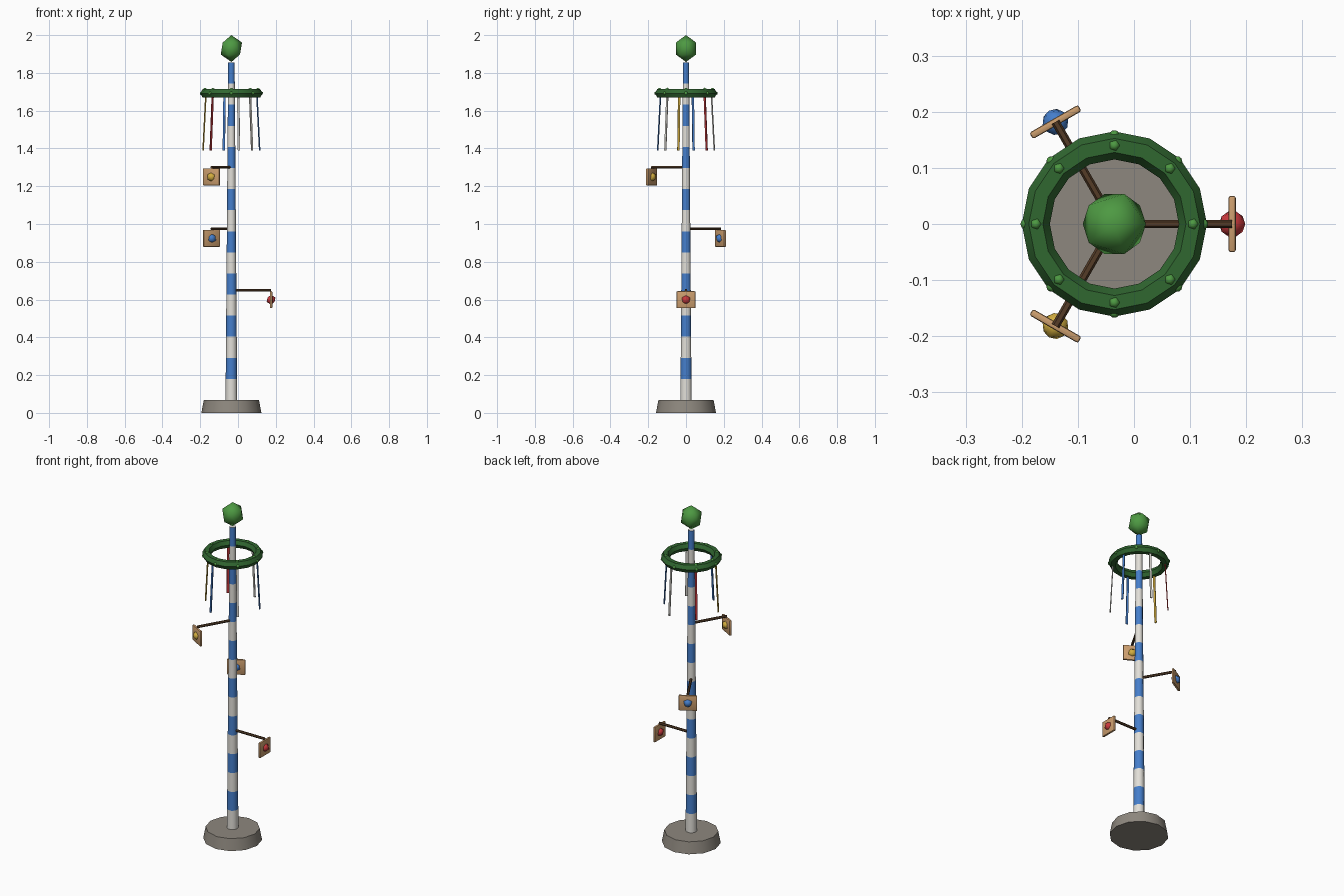
import bpy, bmesh, math
from mathutils import Matrix, Vector

cube = bpy.data.objects.get("Cube")
if cube:
    bpy.data.objects.remove(cube, do_unlink=True)

CX = -0.035  # pole axis


def material(name, rgb):
    m = bpy.data.materials.new(name)
    m.use_nodes = True
    m.diffuse_color = (*rgb, 1)
    node = next(n for n in m.node_tree.nodes if n.type == 'BSDF_PRINCIPLED')
    node.inputs["Base Color"].default_value = (*rgb, 1)
    node.inputs["Roughness"].default_value = 0.8
    return m


blue = material("blue paint", (0.06, 0.21, 0.6))
white = material("white paint", (0.76, 0.74, 0.69))
stone = material("grey stone", (0.27, 0.245, 0.21))
leaf_dark = material("dark leaf green", (0.03, 0.135, 0.03))
leaf_light = material("light leaf green", (0.075, 0.32, 0.055))
dark_wood = material("dark wood", (0.09, 0.045, 0.02))
light_wood = material("light wood", (0.6, 0.34, 0.155))
red = material("red paint", (0.58, 0.04, 0.045))
yellow = material("yellow paint", (0.65, 0.42, 0.05))


def finish(name, bm, mats, angle=None):
    """Turn a bmesh into an object; shade it smooth below the given angle."""
    bmesh.ops.recalc_face_normals(bm, faces=bm.faces)
    me = bpy.data.meshes.new(name)
    bm.to_mesh(me)
    bm.free()
    for m in mats:
        me.materials.append(m)
    ob = bpy.data.objects.new(name, me)
    bpy.context.collection.objects.link(ob)
    if angle:
        bpy.ops.object.select_all(action='DESELECT')
        ob.select_set(True)
        bpy.context.view_layer.objects.active = ob
        bpy.ops.object.shade_smooth_by_angle(angle=math.radians(angle))
    return ob


def lathe(bm, profile, sides):
    """Stack of rings (radius, z) around the pole axis, capped at both ends."""
    rings = [[bm.verts.new((CX + r * math.cos(math.tau * i / sides),
                            r * math.sin(math.tau * i / sides), z))
              for i in range(sides)] for r, z in profile]
    for k, (a, b) in enumerate(zip(rings, rings[1:])):
        for i in range(sides):
            j = (i + 1) % sides
            bm.faces.new((a[i], a[j], b[j], b[i])).material_index = k % 2
    bm.faces.new(rings[0])
    bm.faces.new(rings[-1])


def box(bm, size, matrix):
    bmesh.ops.create_cube(bm, size=1, matrix=matrix @ Matrix.Diagonal((*size, 1)))


def polar(angle, r, z):
    return Vector((CX + r * math.cos(angle), r * math.sin(angle), z))


# Stone foot
bm = bmesh.new()
lathe(bm, [(0.159, 0), (0.146, 0.068)], 12)
finish("stone_foot", bm, [stone], 35).data.polygons.foreach_set(
    "material_index", [0] * 14)

# Striped tapering pole
bm = bmesh.new()
STRIPES = 16
lathe(bm, [(0.031 - 0.014 * k / STRIPES, 0.068 + 0.1117 * k)
           for k in range(STRIPES + 1)], 10)
finish("striped_pole", bm, [white, blue], 40)

# Bush-like finial
bm = bmesh.new()
bmesh.ops.create_icosphere(bm, subdivisions=1, radius=1, matrix=Matrix.Translation(
    (CX, 0, 1.929)) @ Matrix.Diagonal((0.063, 0.063, 0.071, 1)))
finish("leafy_finial", bm, [leaf_light], 60)

# Wreath: six-sided tube bent into a ring
bm = bmesh.new()
MAJOR, MINOR = 16, 6
ring = [[bm.verts.new(polar(math.tau * i / MAJOR,
                            0.14 + 0.025 * math.cos(math.tau * j / MINOR),
                            1.692 + 0.025 * math.sin(math.tau * j / MINOR)))
         for j in range(MINOR)] for i in range(MAJOR)]
for i in range(MAJOR):
    for j in range(MINOR):
        a, b = ring[i], ring[(i + 1) % MAJOR]
        k = (j + 1) % MINOR
        bm.faces.new((a[j], b[j], b[k], a[k]))
finish("wreath", bm, [leaf_dark], 30)

# Leaf buds on the top and outside of the wreath
bm = bmesh.new()
for i in range(8):
    for r, z in ((0.14, 1.711), (0.158, 1.692)):
        bmesh.ops.create_icosphere(bm, subdivisions=1, radius=0.0105,
                                   matrix=Matrix.Translation(polar(math.tau * i / 8, r, z)))
finish("wreath_buds", bm, [leaf_light], 60)

# Ribbons hanging from the wreath, leaning slightly outward
ribbons = [("blue", blue), ("white", white), ("red", red), ("yellow", yellow),
           ("blue", blue), ("white", white)]
for i, (label, mat) in enumerate(ribbons):
    angle = math.radians(15 + 60 * i)
    top, bottom = polar(angle, 0.14, 1.68), polar(angle, 0.155, 1.39)
    bm = bmesh.new()
    lean = Matrix.Rotation(angle, 4, 'Z') @ Matrix.Rotation(-0.052, 4, 'Y')
    box(bm, (0.005, 0.012, (top - bottom).length),
        Matrix.Translation((top + bottom) / 2) @ lean)
    finish(f"{label}_ribbon_{i + 1}", bm, [mat])

# Arms, each with a hanging board and a coloured ball
for label, mat, degrees, z in (("red", red, 0, 0.65), ("blue", blue, 120, 0.975),
                               ("yellow", yellow, 240, 1.3)):
    angle = math.radians(degrees)
    turn = Matrix.Rotation(angle, 4, 'Z')

    bm = bmesh.new()
    bmesh.ops.create_cone(bm, cap_ends=True, segments=6, radius1=0.0075,
                          radius2=0.0075, depth=0.195,
                          matrix=Matrix.Translation(polar(angle, 0.1125, z)) @ turn
                          @ Matrix.Rotation(math.pi / 2, 4, 'Y'))
    finish(f"{label}_arm", bm, [dark_wood], 35)

    centre = Matrix.Translation(polar(angle, 0.21, z - 0.051))
    bm = bmesh.new()
    box(bm, (0.013, 0.1, 0.09), centre @ turn)
    bmesh.ops.bevel(bm, geom=bm.edges[:], offset=0.004, segments=2,
                    profile=0.5, affect='EDGES')
    finish(f"{label}_board", bm, [light_wood], 40)

    bm = bmesh.new()
    bmesh.ops.create_icosphere(bm, subdivisions=1, radius=0.026, matrix=centre @ turn)
    finish(f"{label}_ball", bm, [mat], 60)
